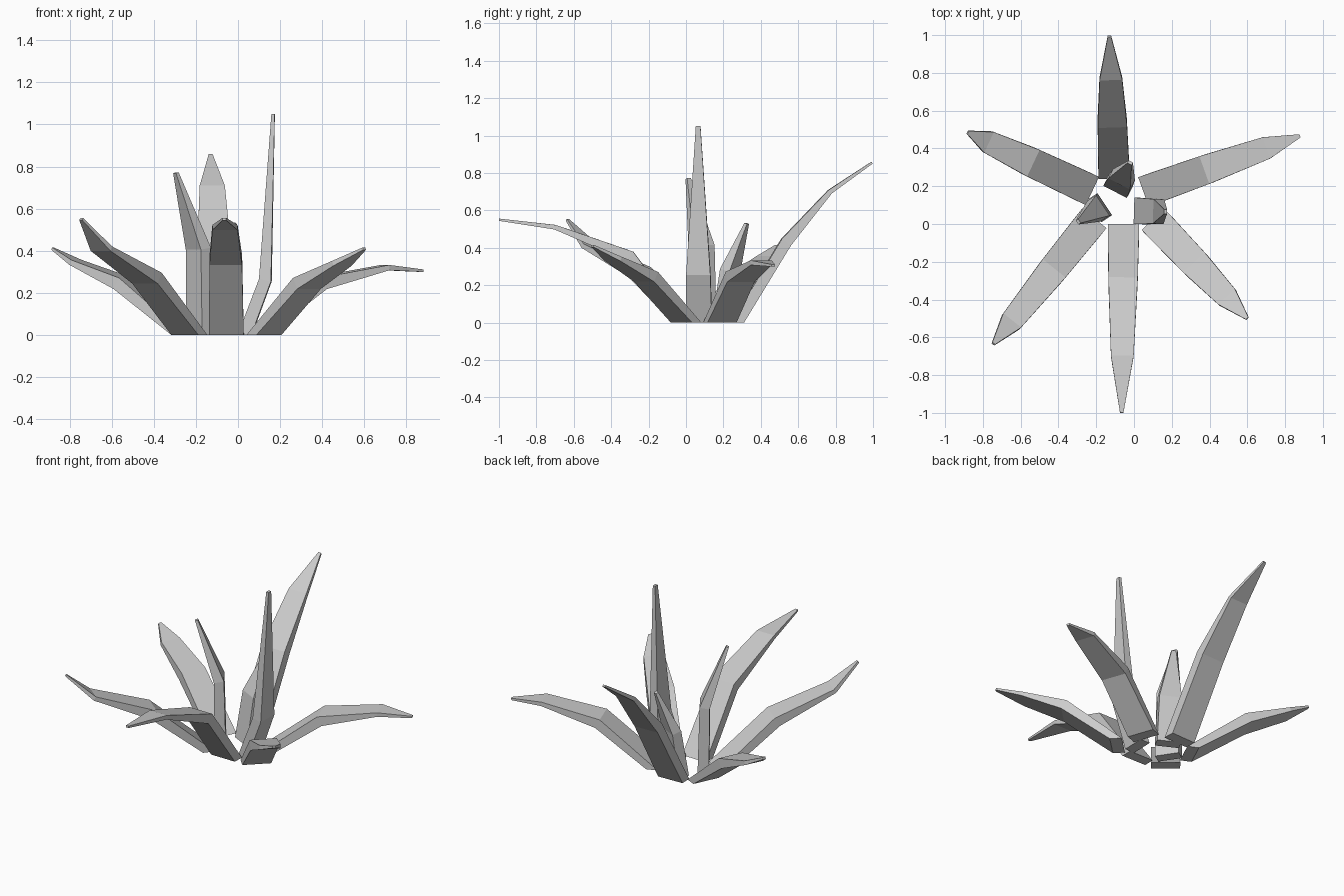
import bpy, bmesh
from mathutils import Vector

if "Cube" in bpy.data.objects:
    bpy.data.objects.remove(bpy.data.objects["Cube"])


def leaf(name, base, tip, stations, widths, thick):
    """Blade of rectangular sections. base = inner ground edge centre, tip = xy,
    stations = (distance along, height) after the base."""
    b, t = Vector((*base, 0)), Vector((*tip, 0))
    d = (t - b).normalized()
    side = Vector((-d.y, d.x, 0))
    path = [Vector((thick[0] / 2, 0))] + [Vector(s) for s in stations]
    bm = bmesh.new()
    rings = []
    for i, p in enumerate(path):
        if i == 0:
            n = Vector((-1, 0))                     # base section lies flat on the ground
        else:
            a = (p - path[i - 1]).normalized()
            c = (path[i + 1] - p).normalized() if i + 1 < len(path) else a
            m = (a + c).normalized()
            n = Vector((-m.y, m.x))                 # towards the upper face
        ring = []
        for sw, st in ((-1, -1), (1, -1), (1, 1), (-1, 1)):
            q = p + n * (st * thick[i] / 2)
            ring.append(bm.verts.new(b + d * q.x + side * (sw * widths[i] / 2) + Vector((0, 0, q.y))))
        rings.append(ring)
    for r0, r1 in zip(rings, rings[1:]):
        for k in range(4):
            bm.faces.new((r0[k], r0[(k + 1) % 4], r1[(k + 1) % 4], r1[k]))
    bm.faces.new(rings[0][::-1])
    bm.faces.new(rings[-1])
    bmesh.ops.recalc_face_normals(bm, faces=bm.faces)
    me = bpy.data.meshes.new(name)
    bm.to_mesh(me)
    bm.free()
    bpy.context.collection.objects.link(bpy.data.objects.new(name, me))


# Long spreading outer leaves
W, T = (0.165, 0.155, 0.12, 0.018), (0.068, 0.06, 0.025, 0.012)
outer = {
    "back_leaf": ((-0.105, 0.24), (-0.13, 0.995), [(0.295, 0.43), (0.53, 0.70), (0.755, 0.855)]),
    "back_right_leaf": ((0.05, 0.17), (0.88, 0.467), [(0.355, 0.245), (0.69, 0.32), (0.88, 0.305)]),
    "front_right_leaf": ((0.10, 0.025), (0.60, -0.50), [(0.33, 0.245), (0.57, 0.34), (0.725, 0.41)]),
    "front_leaf": ((-0.055, 0.0), (-0.065, -1.0), [(0.30, 0.355), (0.70, 0.51), (1.0, 0.55)]),
    "front_left_leaf": ((-0.21, 0.03), (-0.745, -0.635), [(0.355, 0.27), (0.70, 0.41), (0.853, 0.55)]),
    "back_left_leaf": ((-0.22, 0.175), (-0.88, 0.485), [(0.36, 0.245), (0.61, 0.345), (0.73, 0.41)]),
}
for name, (base, tip, st) in outer.items():
    leaf(name, base, tip, st, W, T)

# Upright inner leaves
W, T = (0.14, 0.13, 0.025), (0.065, 0.058, 0.016)
inner = {
    "tall_inner_leaf": ((0.0, 0.07), (0.167, 0.065), [(0.13, 0.26), (0.167, 1.05)]),
    "left_inner_leaf": ((-0.155, 0.105), (-0.295, 0.012), [(0.04, 0.41), (0.168, 0.77)]),
    "back_inner_leaf": ((-0.10, 0.17), (-0.02, 0.325), [(0.075, 0.28), (0.174, 0.53)]),
}
for name, (base, tip, st) in inner.items():
    leaf(name, base, tip, st, W, T)
